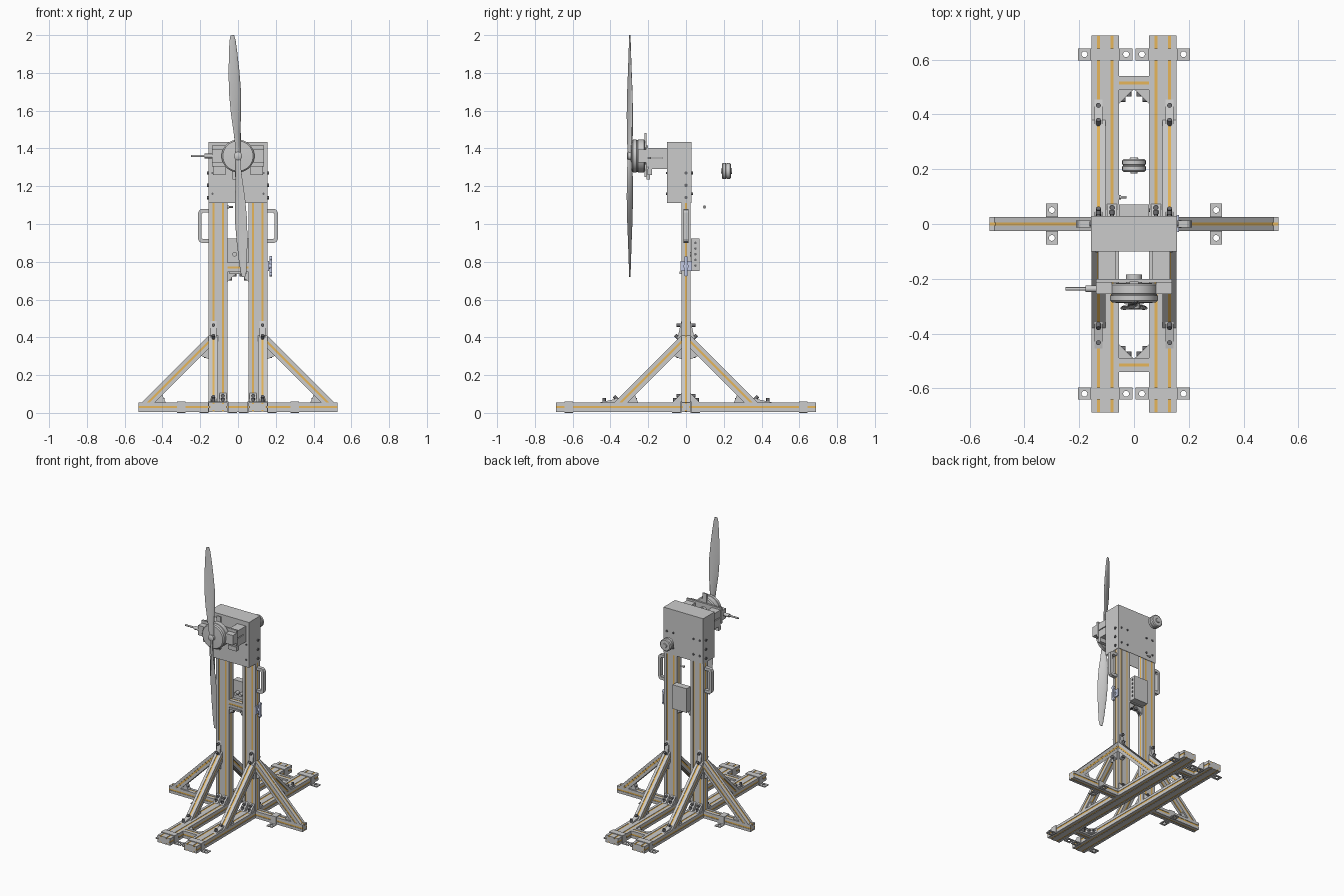
import bpy, bmesh, math
from mathutils import Vector, Matrix

if "Cube" in bpy.data.objects:
    bpy.data.objects.remove(bpy.data.objects["Cube"])

R2 = math.sqrt(2)
SIDES = (-1, 1)


def material(name, rgb):
    m = bpy.data.materials.new(name)
    m.diffuse_color = (*rgb, 1)
    m.use_nodes = True
    m.node_tree.nodes["Principled BSDF"].inputs["Base Color"].default_value = m.diffuse_color
    return m


ORANGE = material("orange", (0.80, 0.47, 0.10))
BLUE = material("pale_blue", (0.55, 0.60, 0.78))
DARK = material("dark", (0.16, 0.16, 0.17))


def finish(name, bm, mat=None, smooth=False):
    bmesh.ops.recalc_face_normals(bm, faces=bm.faces)
    me = bpy.data.meshes.new(name)
    bm.to_mesh(me)
    bm.free()
    if smooth:
        me.polygons.foreach_set("use_smooth", [True] * len(me.polygons))
        me.set_sharp_from_angle(angle=math.radians(35))
    ob = bpy.data.objects.new(name, me)
    if mat:
        me.materials.append(mat)
    bpy.context.collection.objects.link(ob)
    return ob


def loft(bm, rings):
    vs = [[bm.verts.new(p) for p in r] for r in rings]
    n = len(vs[0])
    for a, b in zip(vs, vs[1:]):
        for i in range(n):
            bm.faces.new((a[i], a[(i + 1) % n], b[(i + 1) % n], b[i]))
    bm.faces.new(vs[0])
    bm.faces.new(vs[-1])


def prism(name, pts, f, mat=None):
    """Extrude outline pts; f(u, v, end) places each point, end is 0 or 1."""
    bm = bmesh.new()
    loft(bm, [[f(u, v, e) for u, v in pts] for e in (0, 1)])
    return finish(name, bm, mat)


def box(name, x, y, z, mat=None):
    return prism(name, [(x[0], y[0]), (x[1], y[0]), (x[1], y[1]), (x[0], y[1])],
                 lambda u, v, e: (u, v, z[e]), mat)


def cyl(name, c, axis, r, depth, seg=16, mat=None):
    bm = bmesh.new()
    q = Vector(axis).to_track_quat('Z', 'Y').to_matrix().to_4x4()
    bmesh.ops.create_cone(bm, cap_ends=True, segments=seg, radius1=r, radius2=r,
                          depth=depth, matrix=Matrix.Translation(c) @ q)
    return finish(name, bm, mat, True)


def lathe(name, prof, x, z, seg=48, mat=None):
    """Turned part around an axis along y; prof is (radius, y)."""
    bm = bmesh.new()
    angs = [2 * math.pi * i / seg for i in range(seg)]
    loft(bm, [[(x + r * math.cos(a), y, z + r * math.sin(a)) for a in angs] for r, y in prof])
    return finish(name, bm, mat, True)


def beam(name, nu, nv, f):
    """Slotted metal profile of nu x nv cells with orange strips in the slots."""
    cell, s, depth = 0.05, 0.006, 0.009
    w, h = nu * cell, nv * cell
    outline, strips = [], []
    for k, n in enumerate((nu, nv, nu, nv)):
        L = n * cell
        place = (lambda t, d: (t, -h / 2 + d), lambda t, d: (w / 2 - d, t),
                 lambda t, d: (-t, h / 2 - d), lambda t, d: (-w / 2 + d, -t))[k]
        outline.append(place(-L / 2, 0))
        for i in range(n):
            c = -L / 2 + cell * (i + 0.5)
            outline += [place(c - s, 0), place(c - s, depth), place(c + s, depth), place(c + s, 0)]
            strips.append([place(c + a * 0.0055, d) for a, d in
                           ((-1, .002), (1, .002), (1, .0088), (-1, .0088))])
    prism(name, outline, f)
    bm = bmesh.new()
    for st in strips:
        loft(bm, [[f(u, v, e) for u, v in st] for e in (0, 1)])
    finish(name + "_strips", bm, ORANGE)


def gusset(name, corner, a, b, width=0.03):
    """Triangular corner bracket with a bolt on each leg."""
    c, a, b = Vector(corner), Vector(a), Vector(b)
    n = a.cross(b).normalized() * width / 2
    tri = [c, c + a, c + b]
    bm = bmesh.new()
    loft(bm, [[p - n for p in tri], [p + n for p in tri]])
    finish(name, bm)
    for p, q in ((a, b), (b, a)):
        out = (q - p * (q.dot(p) / p.length_squared)).normalized()
        cyl(name + "_bolt", c + p * 0.72 + out * 0.012, out, 0.009, 0.024, 12, DARK)


def clamp(name, cx, cy, w, along_y):
    """Strap over a beam, with a holed tab each side standing on the floor."""
    def put(u, v, z):
        return (cx + u, cy + v, z) if along_y else (cx + v, cy + u, z)
    o = w + 0.004
    prism(name, [(-o, 0), (-o, .061), (o, .061), (o, 0), (w, 0), (w, .056), (-w, .056), (-w, 0)],
          lambda u, z, e: put(u, (-.022, .022)[e], z))
    for s in SIDES:
        ring = [(0.011 * math.cos(-2 * math.pi * i / 12), 0.011 * math.sin(-2 * math.pi * i / 12))
                for i in range(13)]
        pts = [(.024, 0), (.024, .022), (-.024, .022), (-.024, -.022), (.024, -.022), (.024, 0)] + ring
        prism(name + "_tab", pts, lambda u, v, e: put(s * (w + .026) + u, v, (0, .006)[e]))


# Frame: base rails, posts, side feet and crossbars
ZC, ZT = 0.031, 0.056
for s in SIDES:
    beam("base_rail", 2, 1, lambda u, v, e: (s * .105 + u, (-.688, .688)[e], ZC + v))
    beam("post", 2, 1, lambda u, v, e: (s * .105 + u, v, (ZT, 1.41)[e]))
    beam("side_foot", 1, 1, lambda u, v, e: (s * (.155, .528)[e], u, ZC + v))
    beam("base_crossbar", 1, 1, lambda u, v, e: ((-.055, .055)[e], s * .515 + u, ZC + v))
    clamp("side_foot_clamp", s * .30, 0, .025, False)
    for t in SIDES:
        clamp("rail_clamp", s * .105, t * .62, .05, True)
        gusset("crossbar_gusset", (s * .055, t * .49, ZC), (-s * .052, 0, 0), (0, -t * .05, 0))
    gusset("post_crossbar_gusset", (s * .055, 0, .745), (-s * .052, 0, 0), (0, 0, -.05))
beam("post_crossbar", 1, 1, lambda u, v, e: ((-.055, .055)[e], u, .77 + v))

# Diagonal braces with mitred ends, and their brackets
K = 0.05 / R2


def brace(name, start, centre_sum, place):
    def f(u, v, e):
        t = centre_sum + v * R2
        return place(u, t - ZT, ZT) if e == 0 else place(u, start, t - start)
    beam(name, 1, 1, f)
    d = Vector(place(0, 1, 0)) - Vector(place(0, 0, 0))
    up = Vector((0, 0, 1))
    slope = (d - up).normalized()
    low = centre_sum - K
    gusset(name + "_low_bracket", place(0, low - ZT, ZT), -d * .055, -slope * .055)
    gusset(name + "_top_bracket", place(0, start, low - start), -up * .055, slope * .055)
    return d, up, slope, centre_sum + K


for s in SIDES:
    brace("side_brace", .155, .53, lambda u, d, z: (s * d, u, z))
    for t in SIDES:
        def place(u, d, z):
            return (s * .13 + u, t * d, z)
        d, up, slope, high = brace("rail_brace", .025, .40, place)
        gusset("brace_foot_cleat", place(0, high - ZT, ZT), d * .075, -slope * .03)
        gusset("brace_head_cleat", place(0, .025, high - .025), up * .075, slope * .03)
        for x in (.08, .13):
            gusset("post_foot_gusset", (s * x, t * .025, ZT), (0, t * .048, 0), (0, 0, .048), .036)

# Head cover: thin sheet box open at the bottom, with bolts
cover = box("head_cover", (-.157, .157), (-.1, .03), (1.11, 1.434))
bm = bmesh.new()
bm.from_mesh(cover.data)
bmesh.ops.delete(bm, geom=[f for f in bm.faces if f.normal.z < -.9], context='FACES_ONLY')
bm.to_mesh(cover.data)
bm.free()
mod = cover.modifiers.new("sheet", 'SOLIDIFY')
mod.thickness, mod.offset = .004, -1
for s in SIDES:
    for z in (1.14, 1.205, 1.27):
        cyl("cover_side_bolt", (s * .159, 0, z), (1, 0, 0), .009, .008, 12, DARK)
    for z in (1.16, 1.27):
        for x in (.08, .13):
            cyl("cover_back_bolt", (s * x, .032, z), (0, 1, 0), .007, .008, 12, DARK)
        cyl("cover_front_bolt", (s * .135, -.102, z), (0, 1, 0), .006, .006, 12, DARK)

# Motor mount: two load cells, cross plate and side brackets
for s in SIDES:
    x = sorted((s * .065, s * .132))
    box("load_cell_upper", x, (-.2, -.1), (1.352, 1.402))
    box("load_cell_lower", x, (-.2, -.1), (1.29, 1.346))
    box("load_cell_end", x, (-.125, -.1), (1.29, 1.402))
    box("load_cell_shelf", x, (-.205, -.18), (1.26, 1.29))
    box("motor_side_bracket", sorted((s * .08, s * .138)), (-.255, -.205), (1.325, 1.395))
box("mount_plate", (-.138, .138), (-.213, -.2), (1.305, 1.415))
box("mount_arm", (-.016, .016), (-.219, -.21), (1.25, 1.482))
box("mount_arm_foot", (-.03, .0), (-.21, -.19), (1.235, 1.30))
cyl("sensor_rod", (-.19, -.237, 1.36), (1, 0, 0), .006, .12)
cyl("sensor_body", (-.155, -.237, 1.36), (1, 0, 0), .012, .045)
lathe("motor", [(.028, -.29), (.08, -.287), (.087, -.28), (.087, -.262), (.084, -.26), (.084, -.256),
                (.087, -.254), (.087, -.223), (.08, -.217), (.03, -.215), (.03, -.185)], 0, 1.36)
lathe("propeller_hub", [(.016, -.312), (.022, -.308), (.022, -.285)], 0, 1.36, 24)

# Propeller: two twisted blades lofted through thin sections (radius, chord, pitch)
BLADE = [(.0, .03, 50), (.06, .036, 46), (.13, .046, 40), (.22, .062, 31), (.34, .070, 23),
         (.45, .060, 18), (.54, .047, 15), (.61, .034, 12), (.64, .020, 11)]
for k in (0, 1):
    bm = bmesh.new()
    spin = Matrix.Rotation(math.pi * k - math.radians(2.7), 4, 'Y')
    rings = []
    for r, chord, pitch in BLADE:
        p, thick = math.radians(pitch), .006 + .012 * (1 - r / .64) ** 2
        ring = []
        for i in range(14):
            a = 2 * math.pi * i / 14
            c, t = chord / 2 * math.cos(a), thick / 2 * math.sin(a) * (1 + .5 * math.cos(a))
            ring.append(spin @ Vector((c * math.cos(p) - t * math.sin(p),
                                       c * math.sin(p) + t * math.cos(p), r))
                        + Vector((0, -.298, 1.36)))
        rings.append(ring)
    loft(bm, rings)
    finish("propeller_blade", bm, None, True)

# Carry handles on the outer post faces
HANDLE = [(.155, .90), (.193, .90), (.205, .907), (.211, .92), (.211, 1.06), (.205, 1.073),
          (.193, 1.08), (.155, 1.08), (.155, 1.06), (.186, 1.06), (.193, 1.052), (.193, .928),
          (.186, .92), (.155, .92)]
for s in SIDES:
    prism("carry_handle", HANDLE, lambda u, v, e: (s * u, (-.013, .013)[e], v))

# Control box with ports, held behind the post crossbar
box("control_box", (-.055, .055), (.027, .072), (.75, .922))
for z in (.78, .81, .84, .87, .90):
    cyl("box_port", (.056, .05, z), (1, 0, 0), .007, .006, 12, DARK)
for x in (-.018, .018):
    cyl("box_connector", (x, .015, .84), (0, 1, 0), .012, .04)
box("crossbar_plate", (-.045, .045), (-.035, -.025), (.735, .748))

# Pale blue emergency switch on the right post
box("switch_base", (.155, .164), (-.03, .032), (.75, .804), BLUE)
cyl("switch_stem", (.166, 0, .777), (1, 0, 0), .014, .016, 20, BLUE)
box("switch_lever", (.168, .18), (-.009, .009), (.74, .815), BLUE)
for z in (.735, .818):
    cyl("switch_lever_end", (.174, 0, z), (1, 0, 0), .012, .013, 16, BLUE)

# Loose parts behind the head: spare motor and small screw
lathe("spare_motor", [(.012, .185), (.014, .19), (.038, .19), (.043, .195), (.043, .210), (.040, .212),
                      (.040, .216), (.043, .218), (.043, .232), (.037, .237), (.016, .238), (.014, .243)], 0, 1.28)
cyl("loose_screw_shank", (-.04, .098, 1.09), (1, 0, 0), .004, .026, 12)
cyl("loose_screw_head", (-.051, .098, 1.09), (1, 0, 0), .008, .008, 12)
